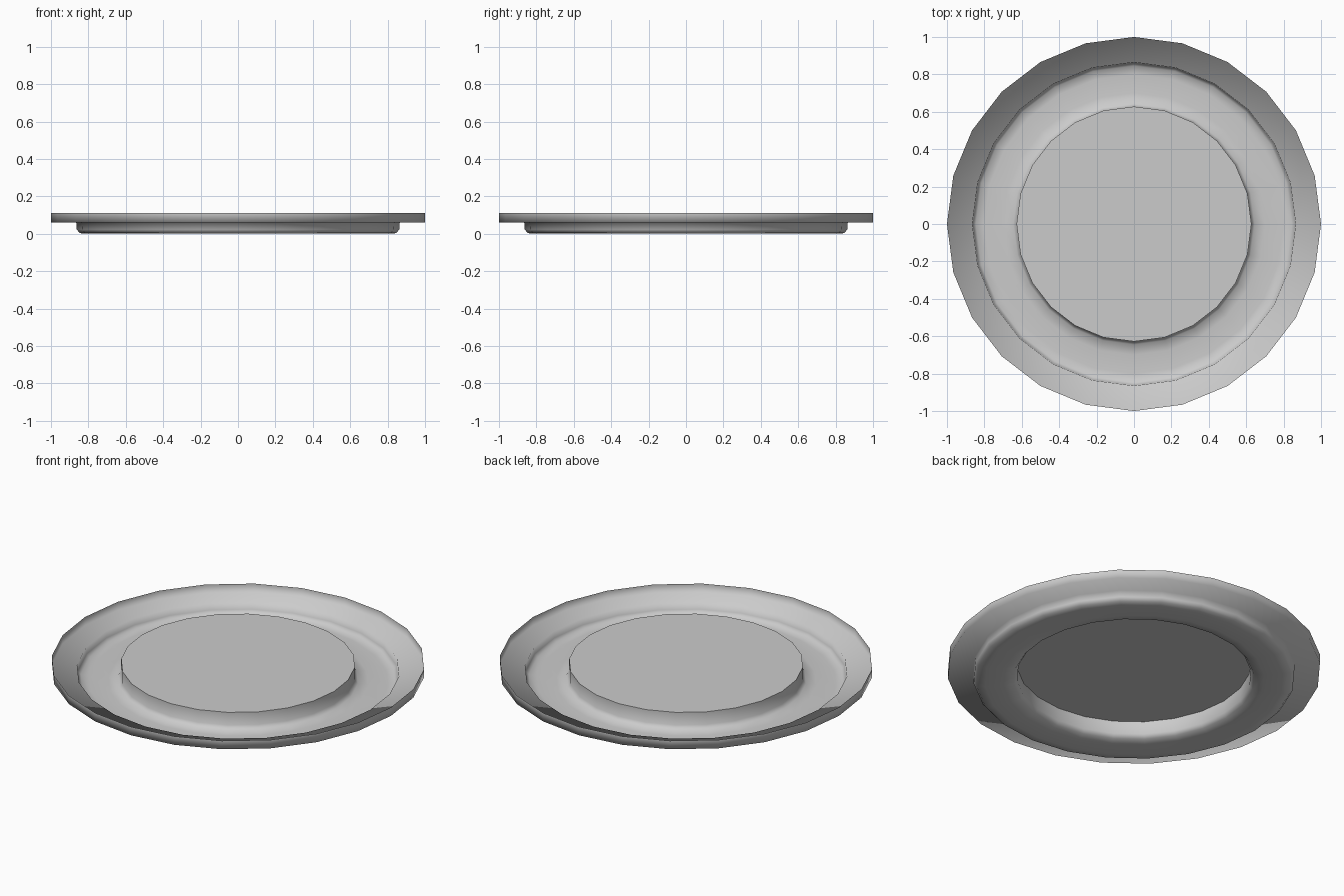
import bpy, bmesh
from math import cos, sin, tau

if "Cube" in bpy.data.objects:
    bpy.data.objects.remove(bpy.data.objects["Cube"])

SIDES = 24


def lathe(name, profile, smooth, cap=False):
    """Revolve (radius, z) points around z as an open sheet, inner end optionally capped."""
    bm = bmesh.new()
    rings = [[bm.verts.new((r * cos(tau * i / SIDES), r * sin(tau * i / SIDES), z))
              for i in range(SIDES)] for r, z in profile]
    for a, b in zip(rings, rings[1:]):
        for i in range(SIDES):
            j = (i + 1) % SIDES
            bm.faces.new((a[i], a[j], b[j], b[i]))
    if cap:
        bm.faces.new(rings[-1])
    for f in bm.faces:
        f.smooth = smooth
    mesh = bpy.data.meshes.new(name)
    bm.to_mesh(mesh)
    bm.free()
    obj = bpy.data.objects.new(name, mesh)
    bpy.context.collection.objects.link(obj)
    return obj


# Thin pressed dish: upright lip, flat brim, step down, groove, wall up to the centre
lathe("dish_rim_and_groove", [
    (1.0, 0.11), (1.0, 0.06), (0.865, 0.06), (0.862, 0.022), (0.845, 0.003),
    (0.80, 0.0), (0.70, 0.0), (0.645, 0.008), (0.628, 0.03), (0.628, 0.105)], True)

# Flat raised centre
lathe("centre_disc", [(0.628, 0.105)], False, cap=True)
